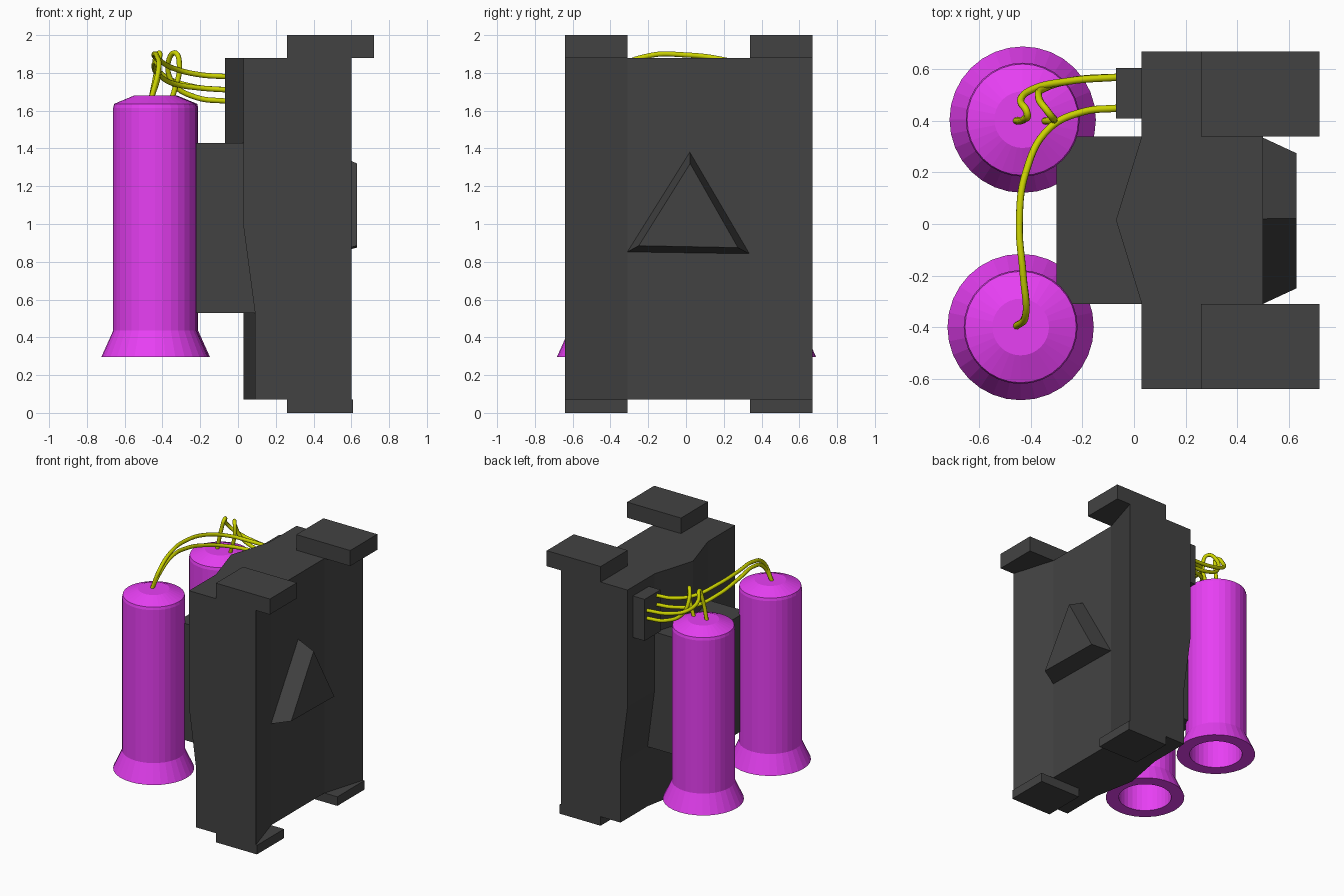
import bpy, bmesh, math

if "Cube" in bpy.data.objects:
    bpy.data.objects.remove(bpy.data.objects["Cube"])


def material(name, color):
    mat = bpy.data.materials.new(name)
    mat.diffuse_color = color
    mat.use_nodes = True
    mat.node_tree.nodes["Principled BSDF"].inputs["Base Color"].default_value = mat.diffuse_color
    return mat


DARK = material("dark_shell", (0.055, 0.055, 0.055, 1))
MAGENTA = material("magenta_tube", (0.8, 0.05, 0.9, 1))
YELLOW = material("yellow_wire", (0.6, 0.65, 0.0, 1))


def add(name, bm, mat):
    bmesh.ops.recalc_face_normals(bm, faces=bm.faces)
    mesh = bpy.data.meshes.new(name)
    bm.to_mesh(mesh)
    bm.free()
    mesh.materials.append(mat)
    obj = bpy.data.objects.new(name, mesh)
    bpy.context.collection.objects.link(obj)
    return obj


def loft(name, sections, mat, cap=True, closed=False):
    """Skin a list of equal-length point rings."""
    bm = bmesh.new()
    rings = [[bm.verts.new(p) for p in s] for s in sections]
    n = len(rings[0])
    pairs = list(zip(rings, rings[1:]))
    if closed:
        pairs.append((rings[-1], rings[0]))
    for a, b in pairs:
        for i in range(n):
            j = (i + 1) % n
            bm.faces.new((a[i], a[j], b[j], b[i]))
    if cap:
        bm.faces.new(rings[0])
        bm.faces.new(rings[-1])
    return add(name, bm, mat)


def box(name, x, y, z, mat=DARK):
    ring = [(x[0], y[0]), (x[1], y[0]), (x[1], y[1]), (x[0], y[1])]
    return loft(name, [[(px, py, h) for px, py in ring] for h in z], mat)


# Shell: wedge-backed section with a dished front, stepping in toward the foot
Y0, Y1, Y2, Y3, YC = -0.64, -0.31, 0.34, 0.67, 0.015


def shell_section(z, back, ridge):
    pts = [(0.6, Y0), (0.5, Y1), (0.5, Y2), (0.6, Y3), (back, Y3),
           (back, Y2), (ridge, YC), (back, Y1), (back, Y0)]
    return [(x, y, z) for x, y in pts]


loft("main_shell", [shell_section(*s) for s in (
    (0.07, 0.09, 0.03), (0.53, 0.09, 0.03),
    (0.98, 0.03, -0.07), (1.88, 0.03, -0.07))], DARK)

# Mounting block between shell and tubes, and the wire socket
box("tube_mount", (-0.30, 0.2), (Y1, Y2), (0.53, 1.43))
box("wire_socket", (-0.07, 0.05), (0.41, 0.605), (1.49, 1.81))

# Corner pads
for side, ys in (("left", (Y0, Y1)), ("right", (Y2, Y3))):
    box("top_pad_" + side, (0.26, 0.72), ys, (1.88, 2.0))
    box("foot_pad_" + side, (0.26, 0.61), ys, (0.0, 0.07))

# Raised triangular plate on the front panel
loft("triangle_plate", [
    [(0.49, -0.315, 0.85), (0.49, 0.34, 0.84), (0.49, 0.02, 1.385)],
    [(0.63, -0.25, 0.885), (0.63, 0.275, 0.875), (0.63, 0.022, 1.32)]], DARK)


# Flared hollow tubes with a chamfered cap
def circle(cx, cy, r, z, n=32):
    return [(cx + r * math.cos(2 * math.pi * i / n),
             cy + r * math.sin(2 * math.pi * i / n), z) for i in range(n)]


for side, cx, cy in (("left", -0.44, -0.40), ("right", -0.432, 0.405)):
    wall = [(0.19, 1.60), (0.19, 0.295), (0.284, 0.295), (0.221, 0.435), (0.221, 1.60)]
    loft("tube_" + side, [circle(cx, cy, r, z) for r, z in wall],
         MAGENTA, cap=False, closed=True)
    cap = [(0.221, 1.60), (0.221, 1.615), (0.216, 1.636), (0.11, 1.68)]
    loft("tube_cap_" + side, [circle(cx, cy, r, z) for r, z in cap], MAGENTA)


# Wires from the socket into the tube caps
def wire(name, points):
    curve = bpy.data.curves.new(name, 'CURVE')
    curve.dimensions = '3D'
    curve.bevel_depth = 0.014
    curve.bevel_resolution = 2
    curve.resolution_u = 8
    curve.use_fill_caps = True
    spline = curve.splines.new('BEZIER')
    spline.bezier_points.add(len(points) - 1)
    for bp, p in zip(spline.bezier_points, points):
        bp.co = p
        bp.handle_left_type = bp.handle_right_type = 'AUTO'
    curve.materials.append(YELLOW)
    obj = bpy.data.objects.new(name, curve)
    bpy.context.collection.objects.link(obj)


wire("near_wire_a", [(-0.06, .57, 1.71), (-.25, .555, 1.73), (-.40, .52, 1.79),
                     (-.44, .48, 1.85), (-.415, .43, 1.905), (-.425, .408, 1.84),
                     (-.46, .40, 1.66)])
wire("near_wire_b", [(-0.06, .57, 1.65), (-.22, .56, 1.67), (-.34, .53, 1.74),
                     (-.37, .49, 1.85), (-.33, .43, 1.905), (-.31, .405, 1.83),
                     (-.35, .40, 1.66)])
far_path = [(-.06, .45), (-.20, .435), (-.33, .37), (-.42, .2),
            (-.445, 0), (-.43, -.2), (-.42, -.35), (-.46, -.40)]
for tag, heights in (("a", (1.78, 1.79, 1.82, 1.87, 1.895, 1.89, 1.82, 1.66)),
                     ("b", (1.71, 1.72, 1.74, 1.79, 1.835, 1.85, 1.79, 1.66))):
    wire("far_wire_" + tag, [(x, y, z) for (x, y), z in zip(far_path, heights)])
